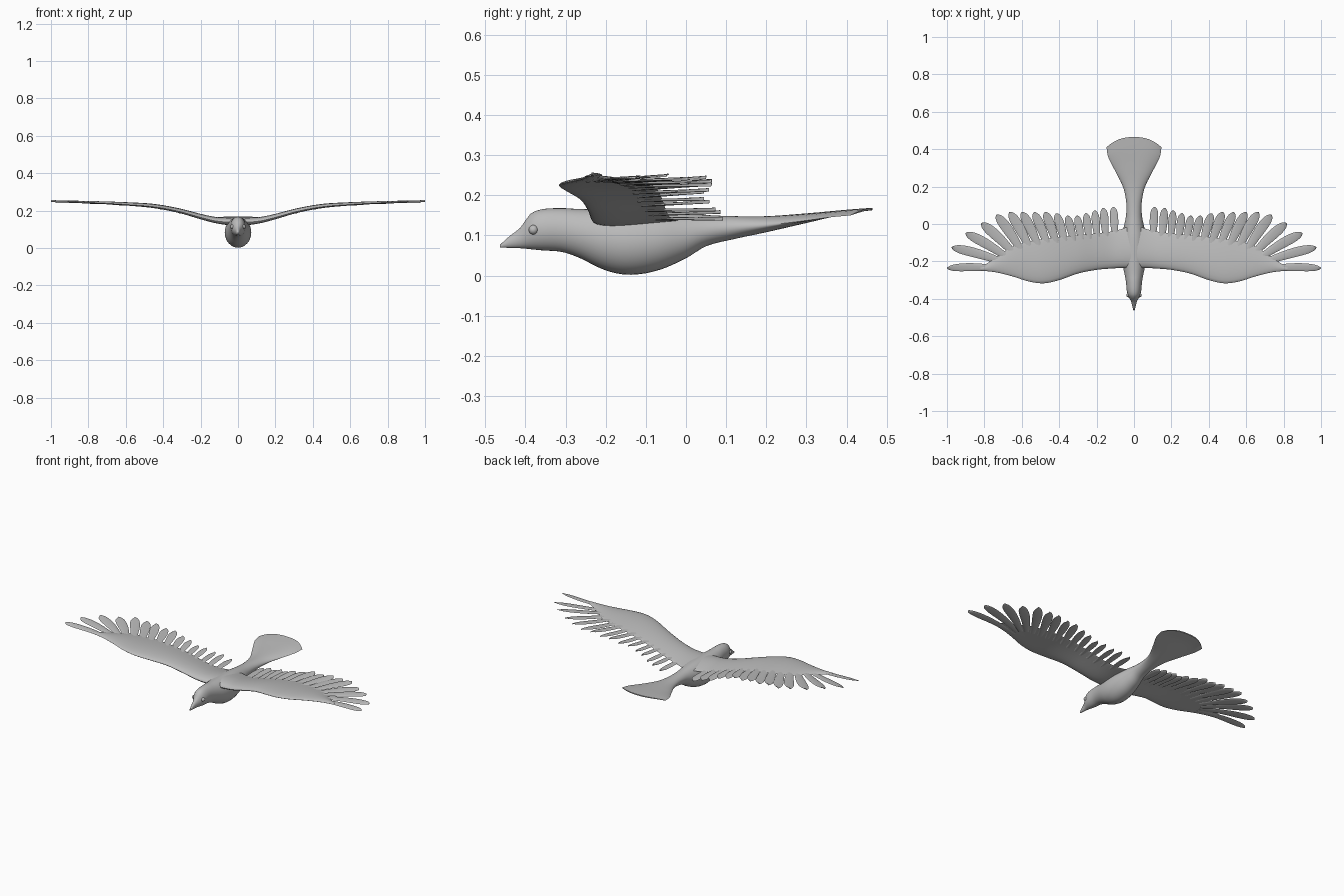
import bpy, bmesh, math
from mathutils import Vector

cube = bpy.data.objects.get("Cube")
if cube:
    bpy.data.objects.remove(cube)

grey = bpy.data.materials.new("plain grey")
grey.use_nodes = True
COLOUR = (0.5, 0.5, 0.5, 1)
grey.diffuse_color = COLOUR
grey.node_tree.nodes["Principled BSDF"].inputs["Base Color"].default_value = COLOUR


def sample(keys, t):
    """Smooth interpolation of rows (position, values...) at position t."""
    t = min(max(t, keys[0][0]), keys[-1][0])
    i = max(k for k in range(len(keys) - 1) if keys[k][0] <= t)
    a, b = keys[i], keys[i + 1]
    before, after = keys[max(i - 1, 0)], keys[min(i + 2, len(keys) - 1)]
    h = b[0] - a[0]
    u = (t - a[0]) / h
    out = []
    for c in range(1, len(a)):
        ma = (b[c] - before[c]) / (b[0] - before[0]) * h
        mb = (after[c] - a[c]) / (after[0] - a[0]) * h
        out.append((2*u**3 - 3*u**2 + 1) * a[c] + (u**3 - 2*u**2 + u) * ma
                   + (3*u**2 - 2*u**3) * b[c] + (u**3 - u**2) * mb)
    return out


def loft(bm, rings):
    """Skin a list of point rings and cap both ends."""
    loops = [[bm.verts.new(p) for p in ring] for ring in rings]
    n = len(loops[0])
    for a, b in zip(loops, loops[1:]):
        for i in range(n):
            bm.faces.new((a[i], a[(i + 1) % n], b[(i + 1) % n], b[i]))
    bm.faces.new(loops[0][::-1])
    bm.faces.new(loops[-1])


def finish(name, bm, mirrored=False, angle=50):
    bmesh.ops.recalc_face_normals(bm, faces=bm.faces)
    mesh = bpy.data.meshes.new(name)
    bm.to_mesh(mesh)
    bm.free()
    mesh.materials.append(grey)
    ob = bpy.data.objects.new(name, mesh)
    bpy.context.collection.objects.link(ob)
    bpy.ops.object.select_all(action='DESELECT')
    ob.select_set(True)
    bpy.context.view_layer.objects.active = ob
    bpy.ops.object.shade_smooth_by_angle(angle=math.radians(angle))
    if mirrored:
        mod = ob.modifiers.new("mirror", 'MIRROR')
        mod.use_mirror_merge = False
    return ob


def circle(n):
    return [(math.cos(2*math.pi*i/n), math.sin(2*math.pi*i/n)) for i in range(n)]


# Body from beak to fanned tail: y, bottom, top, half width, edge droop, edge sweep
BODY = [
    (-.463, .070, .077, .003, 0, 0),
    (-.44, .069, .098, .009, 0, 0),
    (-.41, .068, .122, .017, 0, 0),
    (-.39, .066, .152, .029, 0, 0),
    (-.36, .063, .165, .038, 0, 0),
    (-.31, .059, .168, .043, 0, 0),
    (-.27, .046, .166, .050, 0, 0),
    (-.20, .013, .166, .065, 0, 0),
    (-.14, .002, .166, .071, 0, 0),
    (-.07, .013, .163, .066, 0, 0),
    (0, .043, .156, .051, 0, 0),
    (.05, .073, .151, .042, 0, 0),
    (.12, .091, .148, .042, 0, 0),
    (.20, .108, .148, .058, .003, .004),
    (.30, .131, .155, .100, .008, .018),
    (.40, .154, .164, .138, .014, .042),
    (.465, .163, .169, .147, .016, .055),
]
bm = bmesh.new()
rings = []
for step in range(75):
    y = -.463 + .928 * step / 74
    low, high, w, droop, sweep = sample(BODY, y)
    rings.append([(w*c, y - sweep*abs(c)**2.5,
                   (low + high)/2 + (high - low)/2*s - droop*c**4)
                  for c, s in circle(32)])
loft(bm, rings)
finish("body", bm)

# Eyes
bm = bmesh.new()
bmesh.ops.create_uvsphere(bm, u_segments=16, v_segments=10, radius=.012)
bmesh.ops.translate(bm, verts=bm.verts, vec=(.029, -.38, .114))
finish("eyes", bm, True)

# Wing plan: x, leading edge, trailing edge, height, thickness
WING = [
    (0, -.235, .0, .139, .052),
    (.06, -.235, -.025, .139, .050),
    (.12, -.238, -.04, .145, .042),
    (.20, -.245, -.05, .164, .036),
    (.30, -.265, -.06, .192, .032),
    (.40, -.300, -.07, .213, .029),
    (.48, -.317, -.08, .224, .027),
    (.56, -.308, -.095, .230, .023),
    (.65, -.280, -.12, .236, .018),
    (.74, -.258, -.18, .241, .013),
    (.82, -.250, -.225, .244, .006),
    (1.0, -.240, -.225, .248, .004),
]
bm = bmesh.new()
rings = []
for step in range(42):
    x = .82 * step / 41
    lead, trail, z, thick = sample(WING, x)
    ring = []
    for c, s in circle(24):
        u = (1 - c) / 2
        # Rounded leading edge, thin trailing edge
        t = thick * (.25 + .75 * (1 - u)) * (.85 if s < 0 else 1)
        ring.append((x, lead + (trail - lead)*u, z + .6*t*s + .004*math.sin(math.pi*u)))
    rings.append(ring)
loft(bm, rings)
finish("wings", bm, True)

# Flight feathers: tip x, tip y, root x, root y, half width
FEATHERS = [
    (.11, .092, .10, -.10, .022), (.163, .086, .15, -.10, .022),
    (.21, .073, .195, -.11, .021), (.257, .058, .24, -.11, .021),
    (.305, .045, .28, -.12, .021), (.357, .045, .32, -.12, .022),
    (.415, .057, .365, -.13, .024), (.475, .064, .41, -.13, .025),
    (.535, .063, .455, -.14, .025), (.60, .064, .50, -.15, .026),
    (.665, .064, .545, -.16, .027), (.735, .050, .59, -.17, .027),
    (.815, .005, .625, -.18, .027), (.90, -.048, .65, -.20, .026),
    (.975, -.125, .66, -.22, .025), (1.0, -.236, .66, -.245, .021),
]
OUTLINE = [(0, .6), (.3, .8), (.6, 1), (.8, .97), (.92, .72), (.98, .35), (1, .08)]
bm = bmesh.new()
for n, (tx, ty, rx, ry, half) in enumerate(FEATHERS):
    root, tip = Vector((rx, ry)), Vector((tx, ty))
    side = (tip - root).normalized().orthogonal()
    rings = []
    for step in range(21):
        t = 1 - (1 - step / 20)**1.5
        w = half * sample(OUTLINE, t)[0]
        bow = .010 * math.sin(math.pi * t) * n / len(FEATHERS)
        mid = root.lerp(tip, t) + side * bow
        z = sample(WING, mid.x)[2]
        z += .004 * t * (1 if n % 2 else -.5)
        ring = []
        for c, s in circle(10):
            p = mid + side * w * c
            # Each vane is tilted so neighbours overlap
            ring.append((min(p.x, 1), p.y, z + .0045*(1 - .5*t)*s + .004*c*t))
        rings.append(ring)
    loft(bm, rings)
finish("flight_feathers", bm, True, 60)
